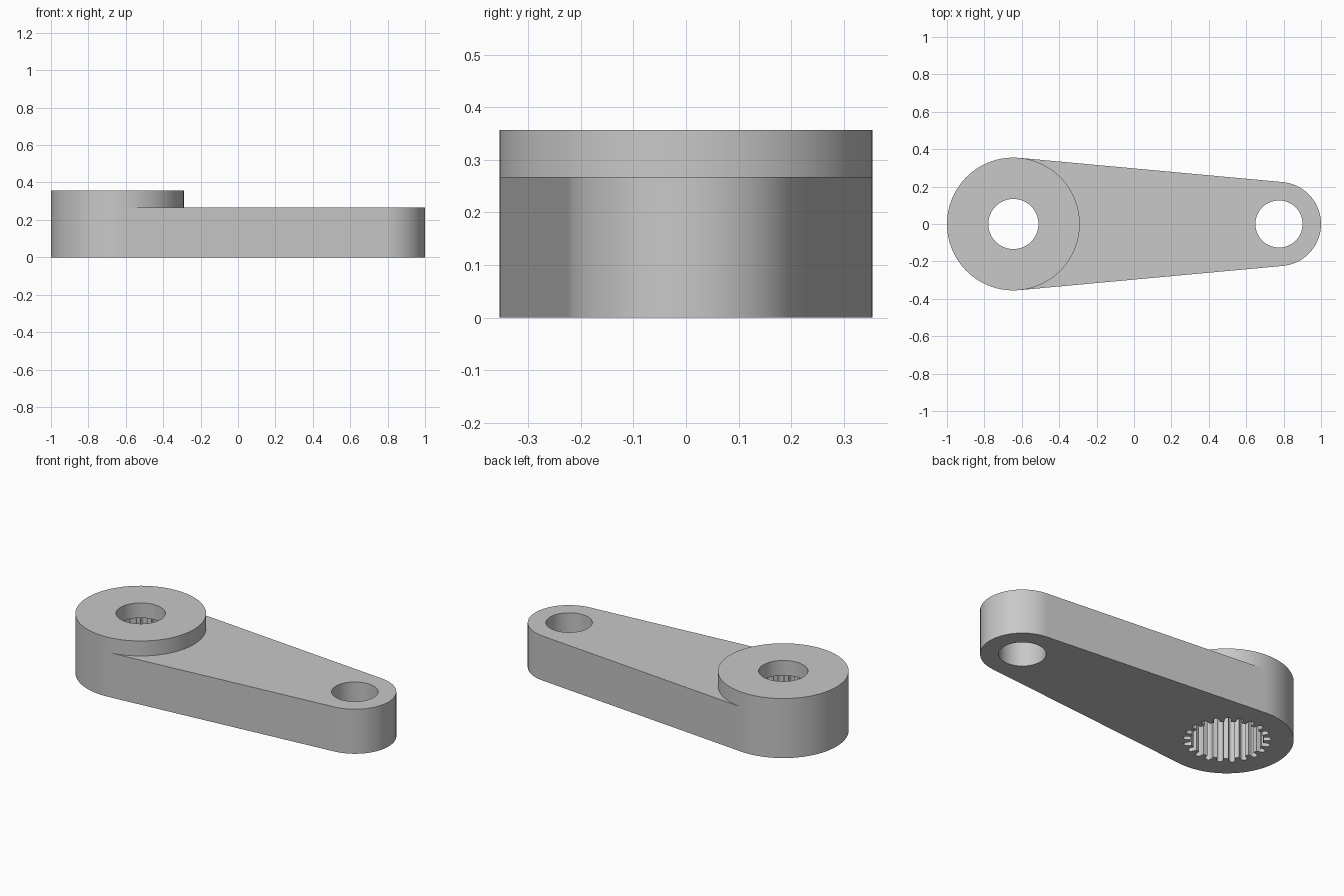
import bpy, bmesh
from math import acos, asin, cos, sin, pi, tau

cube = bpy.data.objects.get("Cube")
if cube:
    bpy.data.objects.remove(cube)

HUB_X, HUB_R, HUB_H = -0.645, 0.355, 0.357
TIP_X, TIP_R, ARM_H = 0.775, 0.225, 0.267
BORE_R, TIP_HOLE_R = 0.134, 0.126
TEETH, TOOTH_R, SLOT_R, SLOT_END = 21, 0.195, 0.017, 0.235

grey = bpy.data.materials.new("light_grey")
grey.use_nodes = True
grey.diffuse_color = (0.58, 0.58, 0.58, 1)
grey.node_tree.nodes["Principled BSDF"].inputs["Base Color"].default_value = (0.58, 0.58, 0.58, 1)


def arc(cx, r, a0, a1, n):
    """Points along an arc centred on the x axis, both ends included."""
    return [(cx + r * cos(a0 + (a1 - a0) * i / n), r * sin(a0 + (a1 - a0) * i / n))
            for i in range(n + 1)]


def finish(bm, name):
    bmesh.ops.recalc_face_normals(bm, faces=bm.faces)
    mesh = bpy.data.meshes.new(name)
    bm.to_mesh(mesh)
    bm.free()
    mesh.materials.append(grey)
    obj = bpy.data.objects.new(name, mesh)
    bpy.context.collection.objects.link(obj)
    return obj


def prism(name, points, z0, z1):
    bm = bmesh.new()
    face = bm.faces.new([bm.verts.new((x, y, z0)) for x, y in points])
    new = bmesh.ops.extrude_face_region(bm, geom=[face])["geom"]
    top = [v for v in new if isinstance(v, bmesh.types.BMVert)]
    bmesh.ops.translate(bm, verts=top, vec=(0, 0, z1 - z0))
    return finish(bm, name)


# Arm body: two arcs joined by tangent walls, with the hub rising above
t = acos((HUB_R - TIP_R) / (TIP_X - HUB_X))
outer = arc(HUB_X, HUB_R, t, tau - t, 48)
inner = arc(HUB_X, HUB_R, -t, t, 40)[1:-1]
tip = arc(TIP_X, TIP_R, -t, t, 40)

bm = bmesh.new()


def ring(points, z):
    return [bm.verts.new((x, y, z)) for x, y in points]


def walls(low, high):
    for i in range(len(low) - 1):
        bm.faces.new((low[i], low[i + 1], high[i + 1], high[i]))


outer_low, outer_mid, outer_top = (ring(outer, z) for z in (0, ARM_H, HUB_H))
tip_low, tip_mid = ring(tip, 0), ring(tip, ARM_H)
inner_mid, inner_top = ring(inner, ARM_H), ring(inner, HUB_H)
walls(outer_low, outer_mid)
walls(outer_mid, outer_top)
walls([outer_low[-1]] + tip_low + [outer_low[0]],
      [outer_mid[-1]] + tip_mid + [outer_mid[0]])
walls([outer_mid[-1]] + inner_mid + [outer_mid[0]],
      [outer_top[-1]] + inner_top + [outer_top[0]])
bm.faces.new(outer_low + tip_low)
bm.faces.new(outer_top + inner_top)
bm.faces.new([outer_mid[-1]] + tip_mid + [outer_mid[0]] + inner_mid[::-1])
arm = finish(bm, "servo_arm")

# Splined socket outline: a circle with round-ended slots
socket = []
half = asin(SLOT_R / TOOTH_R)
centre = SLOT_END - SLOT_R
for k in range(TEETH):
    a = tau * k / TEETH
    local = [(TOOTH_R * cos(half), -SLOT_R)]
    local += arc(centre, SLOT_R, -pi / 2, pi / 2, 8)
    local += [(TOOTH_R * cos(half), SLOT_R)]
    socket += [(HUB_X + x * cos(a) - y * sin(a), x * sin(a) + y * cos(a)) for x, y in local]
    socket.append((HUB_X + TOOTH_R * cos(a + pi / TEETH), TOOTH_R * sin(a + pi / TEETH)))

# Cut the socket, the screw bore and the tip hole
cutters = [prism("socket_cutter", socket, -0.1, ARM_H),
           prism("bore_cutter", arc(HUB_X, BORE_R, 0, tau, 64)[:-1], -0.2, 0.5),
           prism("tip_hole_cutter", arc(TIP_X, TIP_HOLE_R, 0, tau, 64)[:-1], -0.2, 0.5)]
bpy.ops.object.select_all(action="DESELECT")
bpy.context.view_layer.objects.active = arm
arm.select_set(True)
for cutter in cutters:
    cutter.hide_render = True
    mod = arm.modifiers.new("cut", "BOOLEAN")
    mod.operation = "DIFFERENCE"
    mod.solver = "EXACT"
    mod.object = cutter
    bpy.ops.object.modifier_apply(modifier=mod.name)
    bpy.data.objects.remove(cutter)

# Smooth round walls, keep flat faces flat
bpy.ops.object.shade_smooth_by_angle(angle=pi / 6)
flat = arm.modifiers.new("flat_walls", "WEIGHTED_NORMAL")
flat.keep_sharp = True
